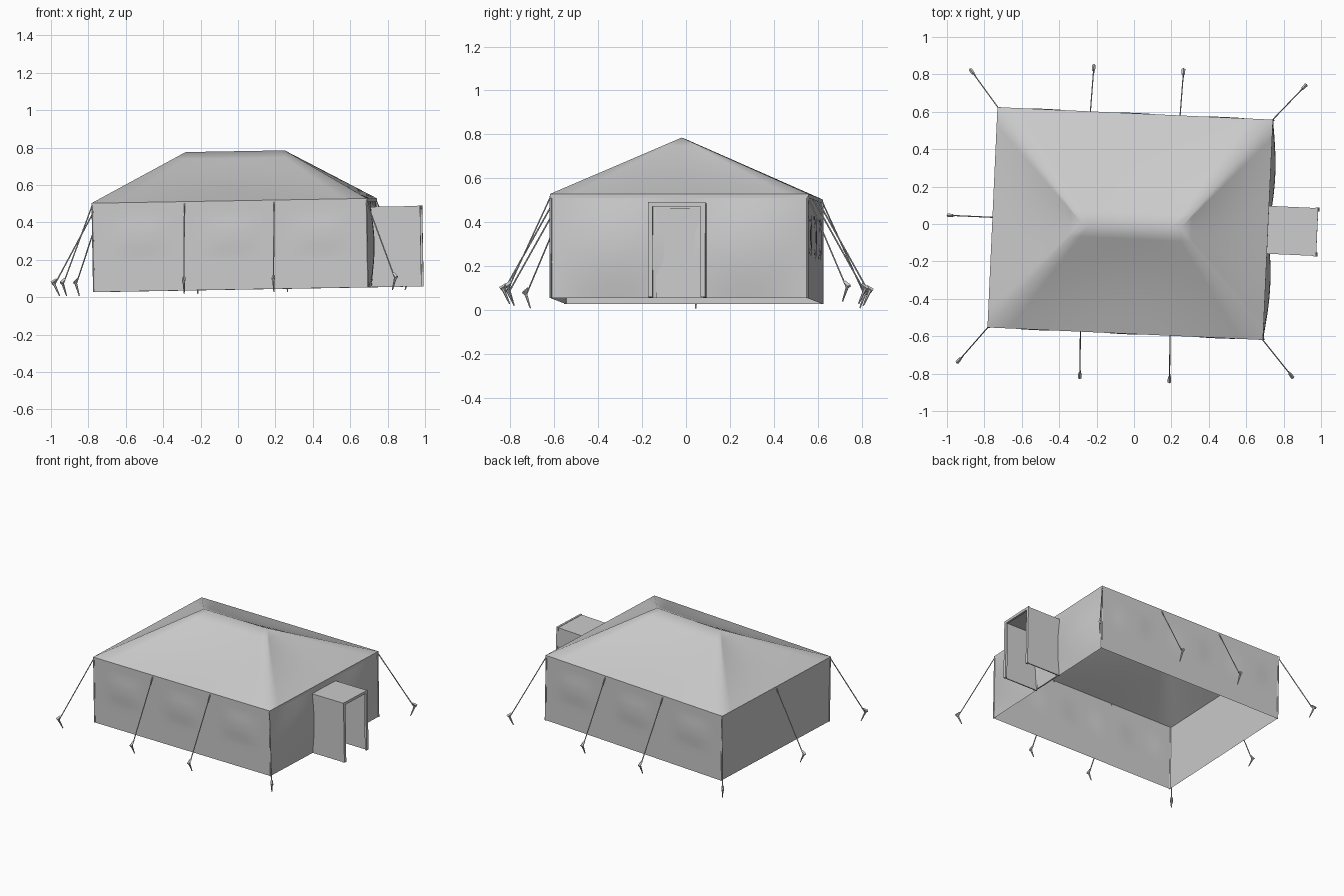
import bpy, bmesh, math
from mathutils import Matrix, Vector

if "Cube" in bpy.data.objects:
    bpy.data.objects.remove(bpy.data.objects["Cube"])

# Whole tent stands slightly turned and tilted
PLACE = (Matrix.Translation((-0.012, 0.002, 0.04)) @ Matrix.Rotation(math.radians(-2.6), 4, 'Z')
         @ Matrix.Rotation(math.radians(-1.0), 4, 'Y'))
HX, HY, EAVE, RIDGE, RX = 0.733, 0.586, 0.465, 0.74, 0.265


def material(name, v):
    m = bpy.data.materials.new(name)
    m.diffuse_color = (v, v, v, 1)
    m.use_nodes = True
    m.node_tree.nodes["Principled BSDF"].inputs["Base Color"].default_value = m.diffuse_color
    return m


canvas = material("canvas_grey", 0.6)


def finish(name, bm, angle=40):
    bmesh.ops.remove_doubles(bm, verts=bm.verts, dist=0.0005)
    bm.transform(PLACE)
    me = bpy.data.meshes.new(name)
    bm.to_mesh(me)
    bm.free()
    ob = bpy.data.objects.new(name, me)
    bpy.context.collection.objects.link(ob)
    me.materials.append(canvas)
    bpy.ops.object.select_all(action='DESELECT')
    ob.select_set(True)
    bpy.context.view_layer.objects.active = ob
    bpy.ops.object.shade_smooth_by_angle(angle=math.radians(angle))
    return ob


def sheet(bm, fn, nu, nv):
    """Grid of faces from a function of u and v in 0..1."""
    g = [[bm.verts.new(fn(i / nu, j / nv)) for j in range(nv + 1)] for i in range(nu + 1)]
    for i in range(nu):
        for j in range(nv):
            quad = (g[i][j], g[i + 1][j], g[i + 1][j + 1], g[i][j + 1])
            bm.faces.new(quad)


def box(bm, lo, hi):
    lo, hi = Vector(lo), Vector(hi)
    m = Matrix.Translation((lo + hi) / 2) @ Matrix.Diagonal((*(hi - lo), 1))
    bmesh.ops.create_cube(bm, size=1, matrix=m)


def rod(bm, a, b, r1, r2, sides=6):
    a, b = Vector(a), Vector(b)
    m = Matrix.Translation((a + b) / 2) @ (b - a).to_track_quat('Z', 'Y').to_matrix().to_4x4()
    bmesh.ops.create_cone(bm, cap_ends=True, segments=sides, radius1=r1, radius2=r2,
                          depth=(b - a).length, matrix=m)


corners = [Vector((-HX, -HY, 0)), Vector((HX, -HY, 0)), Vector((HX, HY, 0)), Vector((-HX, HY, 0))]

# Roof: four sagging panels between hips and ridge
bm = bmesh.new()
top = [Vector((s * RX + 0.01, -0.01, RIDGE)) for s in (-1, 1, 1, -1)]
for k in range(4):
    a, b = corners[k] * 1.006, corners[(k + 1) % 4] * 1.006
    c, d = top[k], top[(k + 1) % 4]

    def panel(u, t):
        p = a.lerp(b, u).lerp(c.lerp(d, u), t)
        p.z = EAVE + 0.01 + (RIDGE - EAVE - 0.01) * t
        p.z -= 0.015 * math.sin(math.pi * t) * math.sin(math.pi * u)
        return p
    sheet(bm, panel, 12, 8)
bmesh.ops.recalc_face_normals(bm, faces=bm.faces)
finish("roof", bm, 60)

# Eave band hanging below the roof edge
bm = bmesh.new()
for k in range(4):
    a, b = corners[k] * 1.006, corners[(k + 1) % 4] * 1.006
    sheet(bm, lambda u, v: a.lerp(b, u) + Vector((0, 0, EAVE - 0.008 + 0.018 * v)), 1, 1)
finish("eave_band", bm)

# Walls: single sheets, softly raised window flaps on the long sides, billowing door end
bm = bmesh.new()
for k in range(4):
    a, b = corners[k], corners[(k + 1) % 4]
    out = (b - a).cross(Vector((0, 0, 1))).normalized()

    def wall(u, v):
        push = 0.0
        if k in (0, 2):
            for c in (0.17, 0.5, 0.83):
                push += 0.006 * math.exp(-((u - c) / 0.085) ** 4 - ((v - 0.62) / 0.17) ** 4)
        elif k == 1:
            push = 0.026 * abs(math.sin(2 * math.pi * u)) * math.sin(math.pi * v)
        return a.lerp(b, u) + out * push + Vector((0, 0, EAVE * v))
    sheet(bm, wall, 36, 12)
finish("walls", bm)

# Corner seams
bm = bmesh.new()
for c in corners:
    rod(bm, c, c + Vector((0, 0, EAVE)), 0.005, 0.005)
finish("corner_seams", bm)

# Entrance porch: two sides, a roof and a thin frame lip round the opening
X0, X1, W, H, T = HX - 0.005, 0.998, 0.128, 0.43, 0.008
bm = bmesh.new()
for s in (-1, 1):
    y0, y1 = sorted((s * W, s * (W - T)))
    box(bm, (X0, y0, 0), (X1, y1, H))
    y0, y1 = sorted((s * (W + 0.003), s * (W - 0.018)))
    box(bm, (X1 - 0.012, y0, 0), (X1 + 0.002, y1, H))
box(bm, (X0, -W, H - T), (X1, W, H))
box(bm, (X1 - 0.012, -W - 0.003, H - 0.016), (X1 + 0.002, W + 0.003, H + 0.003))
finish("entrance_porch", bm)

# Door panel on the end wall inside the porch
bm = bmesh.new()
box(bm, (HX, -0.105, 0), (HX + 0.009, 0.105, H - 0.02))
finish("door_panel", bm)

# Guy ropes with pegs: eave point and ground offset
lines = [((-HX, 0), (-0.235, 0.0))]
for sy in (-1, 1):
    for sx in (-1, 1):
        lines.append(((sx * HX, sy * HY), (sx * 0.155, sy * 0.185)))
        lines.append(((sx * 0.24, sy * HY), (0.0, sy * 0.235)))
ropes, pegs = bmesh.new(), bmesh.new()
for (x, y), (dx, dy) in lines:
    start = Vector((x, y, EAVE))
    foot = Vector((x + dx, y + dy, 0.045))
    inward = Vector((-dx, -dy, 0)).normalized()
    rod(ropes, start, foot, 0.0035, 0.0035)
    # Peg spike leaning inward, with a flat head across the rope
    head = foot - inward * 0.008 + Vector((0, 0, 0.012))
    tip = foot + inward * 0.025 - Vector((0, 0, 0.062))
    rod(pegs, head, tip, 0.008, 0.003)
    rod(pegs, head - inward * 0.009 - Vector((0, 0, 0.006)),
        head + inward * 0.02 + Vector((0, 0, 0.014)), 0.010, 0.008, 4)
finish("guy_ropes", ropes)
finish("pegs", pegs)
